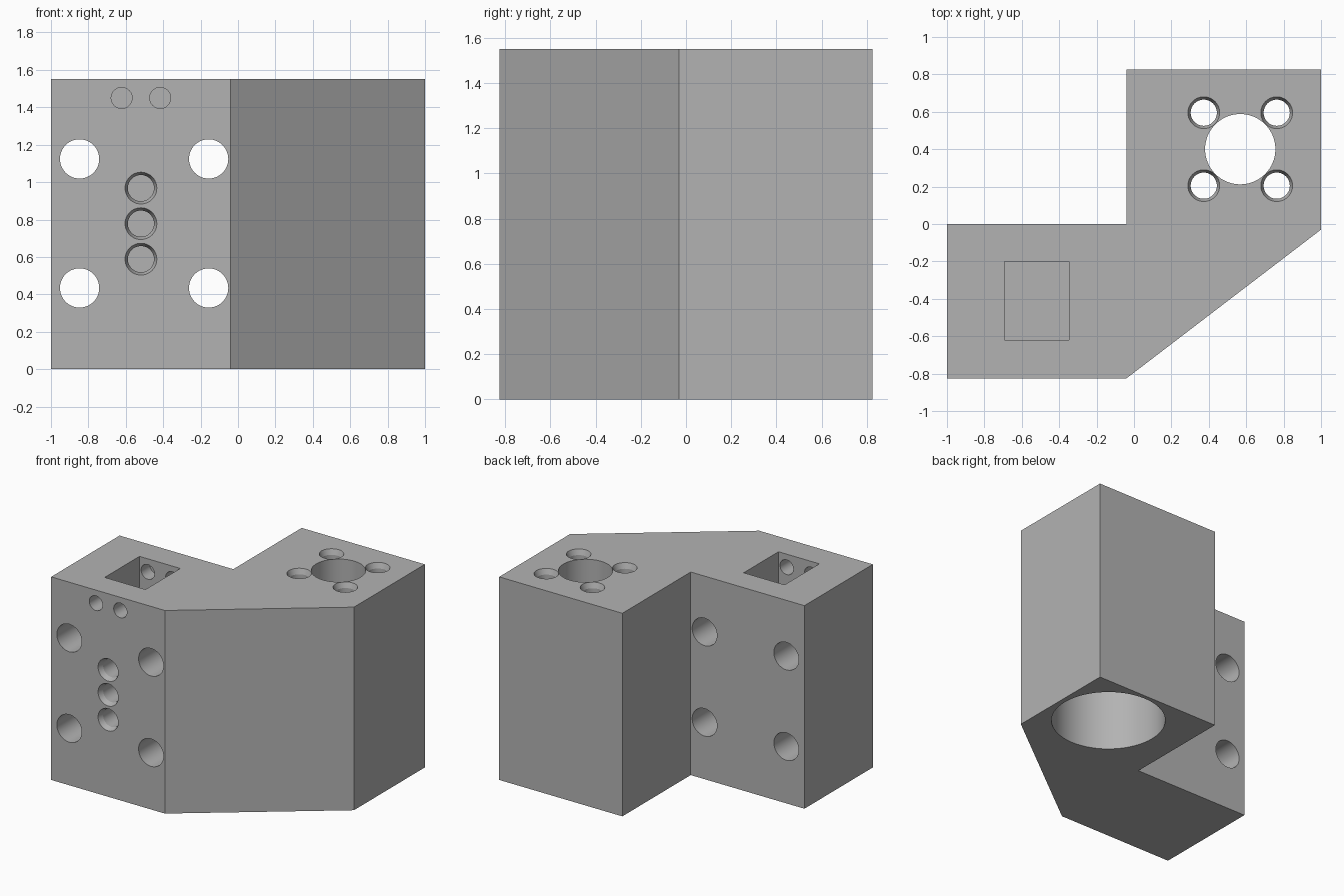
import bpy, bmesh, math
from mathutils import Matrix, Vector

cube = bpy.data.objects.get("Cube")
if cube:
    bpy.data.objects.remove(cube, do_unlink=True)

HEIGHT, FRONT, BACK = 1.55, -0.825, 0.825
OVER = 0.05  # cutters reach past the surface
UP = Matrix.Identity(4)
TO_FRONT = Matrix.Rotation(math.pi / 2, 4, 'X')  # local z becomes -y

grey = bpy.data.materials.new("light grey")
grey.use_nodes = True
colour = (0.45, 0.45, 0.45, 1)
grey.diffuse_color = colour
grey.node_tree.nodes["Principled BSDF"].inputs["Base Color"].default_value = colour


def make_object(name, bm):
    bmesh.ops.recalc_face_normals(bm, faces=bm.faces)
    mesh = bpy.data.meshes.new(name)
    bm.to_mesh(mesh)
    bm.free()
    mesh.materials.append(grey)
    obj = bpy.data.objects.new(name, mesh)
    bpy.context.collection.objects.link(obj)
    return obj


def prism(name, outline, bottom, top):
    bm = bmesh.new()
    face = bm.faces.new([bm.verts.new((x, y, bottom)) for x, y in outline])
    new = bmesh.ops.extrude_face_region(bm, geom=[face])["geom"]
    verts = [v for v in new if isinstance(v, bmesh.types.BMVert)]
    bmesh.ops.translate(bm, verts=verts, vec=(0, 0, top - bottom))
    return make_object(name, bm)


def lathe(name, profile, place, turn, sides=48):
    """Turned cutter: profile holds (radius, height) along its axis."""
    bm = bmesh.new()
    rings = []
    for r, z in profile:
        angles = [2 * math.pi * i / sides for i in range(sides)]
        rings.append([bm.verts.new((r * math.cos(a), r * math.sin(a), z)) for a in angles])
    for low, high in zip(rings, rings[1:]):
        for i in range(sides):
            j = (i + 1) % sides
            bm.faces.new((low[i], low[j], high[j], high[i]))
    bm.faces.new(rings[0])
    bm.faces.new(rings[-1])
    bm.transform(Matrix.Translation(Vector(place)) @ turn)
    return make_object(name, bm)


def cut(target, cutter):
    mod = target.modifiers.new("cut", 'BOOLEAN')
    mod.operation, mod.solver, mod.object = 'DIFFERENCE', 'EXACT', cutter
    bpy.context.view_layer.objects.active = target
    bpy.ops.object.modifier_apply(modifier=mod.name)
    bpy.data.objects.remove(cutter, do_unlink=True)


def insert_profile(depth):
    """Blind hole with a tapered mouth."""
    return [(0.07, -depth), (0.07, -0.04), (0.085, 0), (0.085, OVER)]


# L-shaped body with a slanted corner
block = prism("mounting_block", [(-1, FRONT), (-0.04, FRONT), (1, -0.03), (1, BACK),
                                 (-0.04, BACK), (-0.04, 0), (-1, 0)], 0, HEIGHT)

# Vertical bore, wide below and narrow through the top plate
bore_x, bore_y, plate = 0.568, 0.4, 0.22
cut(block, lathe("bore", [(0.395, -OVER), (0.395, HEIGHT - plate), (0.188, HEIGHT - plate),
                          (0.188, HEIGHT + OVER)], (bore_x, bore_y, 0), UP, 64))

# Four screw holes around the bore
for sx in (-1, 1):
    for sy in (-1, 1):
        place = (bore_x + sx * 0.195, bore_y + sy * 0.195, HEIGHT)
        cut(block, lathe("top_screw_hole", insert_profile(plate + OVER), place, UP))

# Square pocket in the top of the arm
cut(block, prism("pocket", [(-0.692, -0.62), (-0.347, -0.62), (-0.347, -0.2), (-0.692, -0.2)],
                 HEIGHT - 0.32, HEIGHT + OVER))

# Counterbored holes through the arm
for x in (-0.847, -0.157):
    for z in (0.434, 1.124):
        cut(block, lathe("counterbored_hole", [(0.062, FRONT - OVER), (0.062, -0.2), (0.105, -0.2),
                                               (0.105, -FRONT + OVER)], (x, 0, z), TO_FRONT))

# Column of blind holes in the front
for z in (0.588, 0.778, 0.968):
    cut(block, lathe("front_blind_hole", insert_profile(0.19), (-0.519, FRONT, z), TO_FRONT))

# Pair of small holes crossing the pocket
for x in (-0.622, -0.416):
    cut(block, lathe("cross_hole", [(0.056, -0.73), (0.056, OVER)], (x, FRONT, 1.45), TO_FRONT))

# Smooth bores, sharp edges
bpy.ops.object.select_all(action='DESELECT')
block.select_set(True)
bpy.context.view_layer.objects.active = block
bpy.ops.object.shade_smooth_by_angle(angle=math.radians(15))
